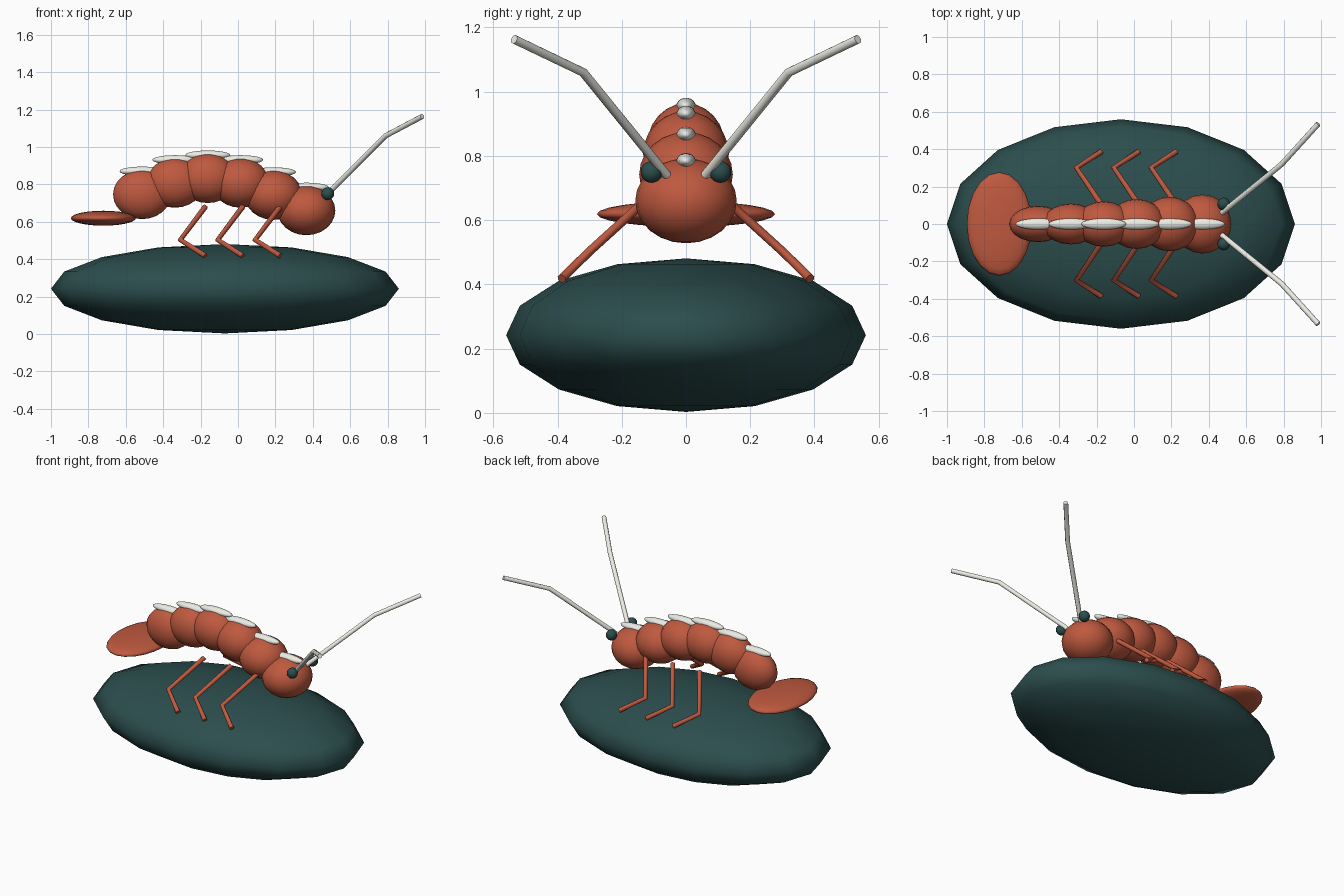
import bpy

if "Cube" in bpy.data.objects:
    bpy.data.objects.remove(bpy.data.objects["Cube"])


def material(name, rgb):
    m = bpy.data.materials.new(name)
    m.diffuse_color = (*rgb, 1)
    m.use_nodes = True
    m.node_tree.nodes["Principled BSDF"].inputs["Base Color"].default_value = m.diffuse_color
    return m


SHELL = material("shell_orange", (0.52, 0.10, 0.05))
STONE = material("dark_teal", (0.025, 0.075, 0.075))
PALE = material("pale", (0.84, 0.84, 0.78))


def ellipsoid(name, centre, radii, mat, segments=20, rings=12):
    bpy.ops.mesh.primitive_uv_sphere_add(segments=segments, ring_count=rings,
                                         radius=1, location=centre)
    o = bpy.context.object
    o.name = name
    o.scale = radii
    bpy.ops.object.transform_apply(location=False, rotation=False, scale=True)
    bpy.ops.object.shade_smooth()
    o.data.materials.append(mat)
    return o


def tube(name, points, radius, mat):
    c = bpy.data.curves.new(name, 'CURVE')
    c.dimensions = '3D'
    c.bevel_depth = radius
    c.bevel_resolution = 2
    c.use_fill_caps = True
    s = c.splines.new('POLY')
    s.points.add(len(points) - 1)
    for p, co in zip(s.points, points):
        p.co = (*co, 1)
    c.materials.append(mat)
    o = bpy.data.objects.new(name, c)
    bpy.context.collection.objects.link(o)
    return o


# Rock
ellipsoid("rock", (-0.07, 0, 0.242), (0.93, 0.56, 0.239), STONE, 16, 8)

# Arched body, tail to head, with a pale ridge plate on each segment
for i, z in enumerate((0.746, 0.807, 0.832, 0.807, 0.742, 0.66)):
    x = -0.513 + 0.1757 * i
    name = "head" if i == 5 else f"body_segment_{i + 1}"
    ellipsoid(name, (x, 0, z), (0.155, 0.097 + 0.0122 * i, 0.132), SHELL)
    ellipsoid(f"ridge_plate_{i + 1}", (x, 0, z + 0.124),
              (0.121, 0.03, 0.025), PALE, 16, 10)

# Tail fan
ellipsoid("tail_fan", (-0.72, 0, 0.619), (0.174, 0.277, 0.04), SHELL)

# Paired eyes, antennae and legs
for side, s in (("left", 1), ("right", -1)):
    ellipsoid(side + "_eye", (0.48, s * 0.107, 0.75), (0.034,) * 3, STONE, 16, 10)
    tube(side + "_antenna", [(0.47, s * 0.06, 0.74), (0.79, s * 0.32, 1.06),
                             (0.985, s * 0.535, 1.163)], 0.0145, PALE)
    for k in range(3):
        x = -0.175 + 0.2 * k
        tube(f"{side}_leg_{k + 1}", [(x, s * 0.105, 0.68), (x - 0.133, s * 0.3, 0.503),
                                     (x, s * 0.387, 0.418)], 0.0148, SHELL)
